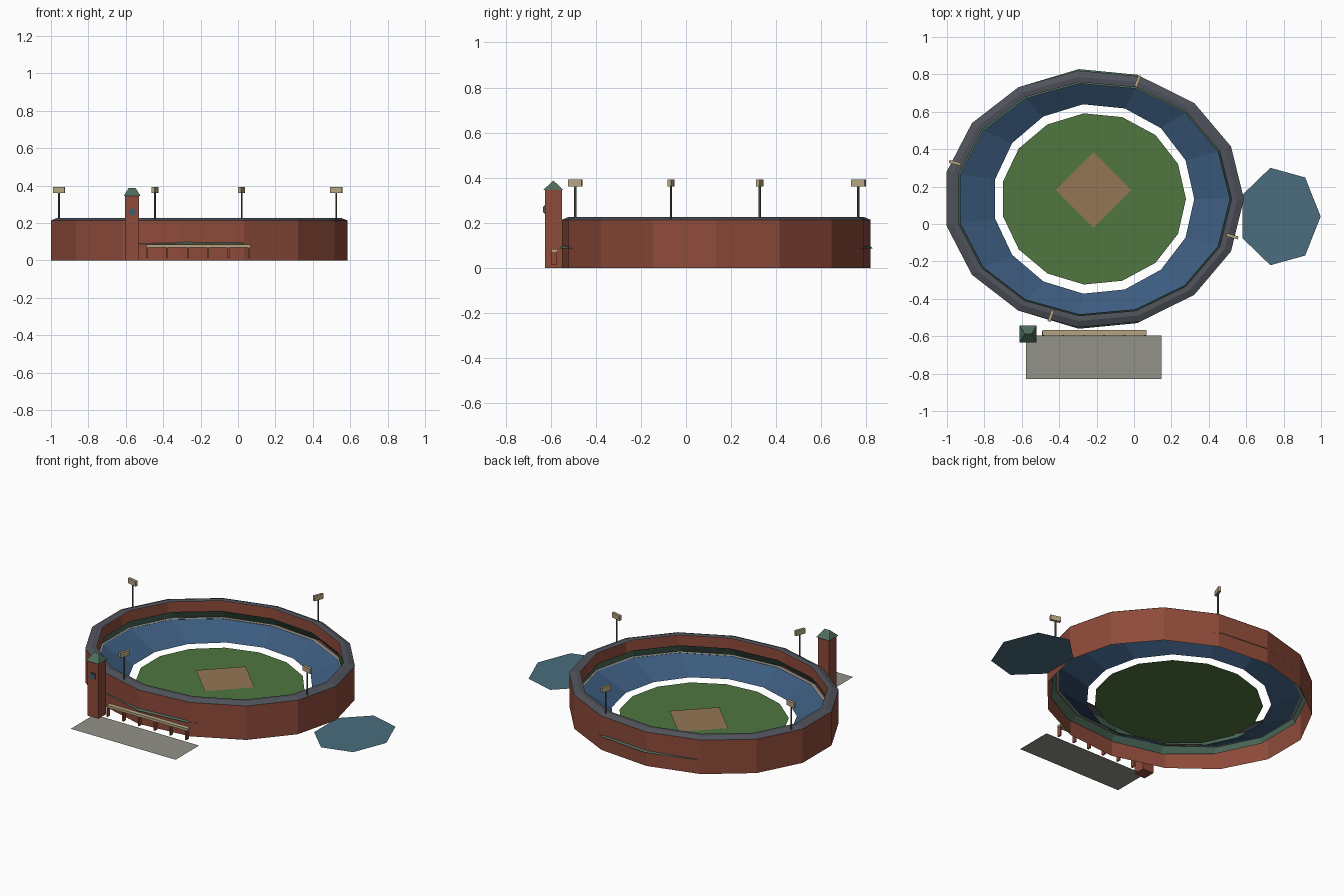
import bpy
import math

cube = bpy.data.objects.get("Cube")
if cube:
    bpy.data.objects.remove(cube)


def material(name, r, g, b):
    m = bpy.data.materials.new(name)
    m.use_nodes = True
    m.diffuse_color = (r, g, b, 1)
    node = next(n for n in m.node_tree.nodes if n.type == 'BSDF_PRINCIPLED')
    node.inputs["Base Color"].default_value = (r, g, b, 1)
    node.inputs["Roughness"].default_value = 0.9
    return m


BRICK = material("brick red", .27, .07, .042)
GRASS = material("grass green", .08, .18, .05)
DIRT = material("infield dirt", .29, .18, .09)
CONCRETE = material("concrete grey", .29, .29, .25)
SEATS = material("seat blue", .045, .105, .21)
SLATE = material("slate grey", .08, .085, .105)
WATER = material("water teal", .07, .155, .21)
ROOF = material("roof green", .075, .15, .105)
TAN = material("light tan", .46, .37, .22)
STEEL = material("dark steel", .09, .09, .085)

CX, CY = -.216, .134
SIDES = 15


def mesh_object(name, verts, faces, mat):
    me = bpy.data.meshes.new(name)
    me.from_pydata(verts, [], faces)
    me.materials.append(mat)
    ob = bpy.data.objects.new(name, me)
    bpy.context.collection.objects.link(ob)
    return ob


def oval(a, b, z, n=SIDES, cx=CX, cy=CY):
    step = math.tau / n
    return [(cx + a * math.cos(i * step), cy + b * math.sin(i * step), z) for i in range(n)]


def loft(name, rows, mat):
    """Skin a stack of ovals, listed from outer or lower to inner or upper."""
    verts = [v for row in rows for v in oval(*row)]
    faces = []
    for r in range(len(rows) - 1):
        for i in range(SIDES):
            j = (i + 1) % SIDES
            p, q = r * SIDES, (r + 1) * SIDES
            faces.append((p + i, p + j, q + j, q + i))
    return mesh_object(name, verts, faces, mat)


def flat(name, verts, mat):
    return mesh_object(name, verts, [tuple(range(len(verts)))], mat)


def box(name, x0, x1, y0, y1, z0, z1, mat):
    bpy.ops.mesh.primitive_cube_add(size=1, location=((x0 + x1) / 2, (y0 + y1) / 2, (z0 + z1) / 2))
    ob = bpy.context.object
    ob.name = name
    ob.scale = (x1 - x0, y1 - y0, z1 - z0)
    ob.data.materials.append(mat)
    return ob


# Stadium bowl: open outer wall, capping rim, sloping roof, concourse and seats
loft("outer_wall", [(.802, .688, 0), (.802, .688, .213)], BRICK)
loft("wall_rim", [(.804, .69, .213), (.768, .656, .227), (.738, .628, .224)], SLATE)
loft("sloping_roof", [(.755, .698, .087), (.728, .62, .165)], ROOF)
loft("concourse", [(.75, .645, .118), (.73, .62, .118)], CONCRETE)
loft("seating_bowl", [(.735, .625, .115), (.538, .509, .03)], SEATS)

# Playing field and infield diamond
flat("field", oval(.494, .46, .02), GRASS)
flat("infield", oval(.202, .202, .025, 4, CX, .182), DIRT)

# Pond and front plaza
flat("pond", oval(.22, .267, .003, 7, .778, .04), WATER)
flat("plaza", [(-.577, -.828, .002), (.148, -.828, .002),
               (.148, -.595, .002), (-.577, -.595, .002)], CONCRETE)

# Entrance canopy on a row of piers
box("entrance_canopy", -.49, .066, -.597, -.568, .07, .085, TAN)
for i in range(6):
    x = -.487 + i * .109
    box(f"entrance_pier_{i + 1}", x - .005, x + .005, -.599, -.575, .014, .07, BRICK)

# Corner tower with hipped cap and a small window
TX, TY = -.566, -.588
box("tower", TX - .038, TX + .038, TY - .038, TY + .038, 0, .345, BRICK)
e, ridge, z0, z1 = .045, .018, .345, .388
cap = [(TX - e, TY - e, z0), (TX + e, TY - e, z0), (TX + e, TY + e, z0), (TX - e, TY + e, z0),
       (TX - ridge, TY, z1), (TX + ridge, TY, z1)]
mesh_object("tower_cap", cap,
            [(0, 1, 5, 4), (1, 2, 5), (2, 3, 4, 5), (3, 0, 4), (3, 2, 1, 0)], ROOF)
box("tower_window_frame", TX - .017, TX + .017, TY - .042, TY - .037, .242, .278, STEEL)
box("tower_window", TX - .012, TX + .012, TY - .045, TY - .041, .247, .273, SEATS)

# Floodlights standing on the rim, panels turned along the radius
for i, (x, y) in enumerate([(-.957, .327), (.02, .764), (-.444, -.491), (.526, -.066)], 1):
    bpy.ops.mesh.primitive_cylinder_add(vertices=6, radius=.005, depth=.16, location=(x, y, .29))
    pole = bpy.context.object
    pole.name = f"light_pole_{i}"
    pole.data.materials.append(STEEL)
    panel = box(f"light_panel_{i}", x - .032, x + .032, y - .008, y + .008, .362, .393, TAN)
    panel.rotation_euler.z = math.atan2(y - CY, x - CX)
